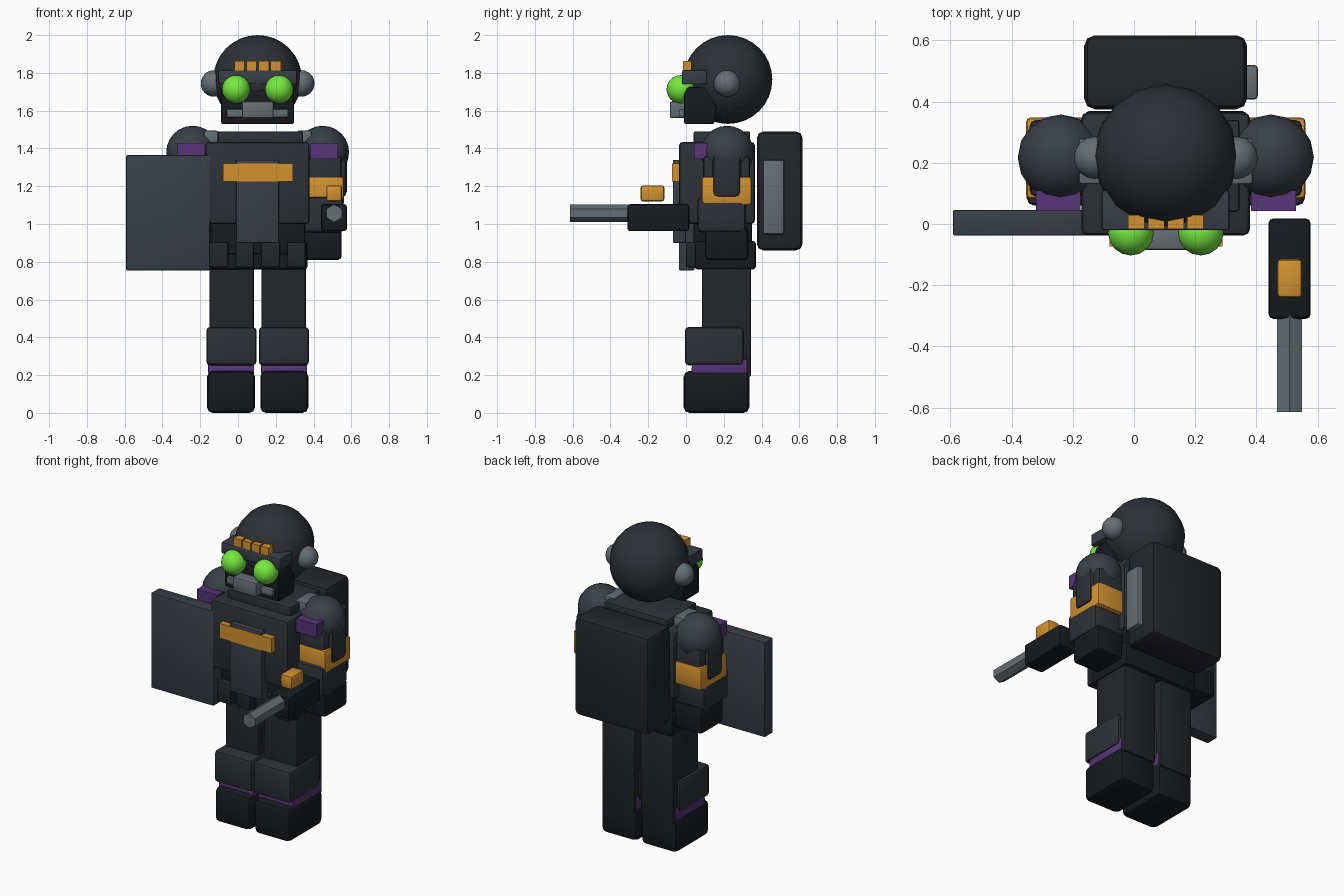
import bpy, bmesh, math
from mathutils import Matrix

if "Cube" in bpy.data.objects:
    bpy.data.objects.remove(bpy.data.objects["Cube"])

CX = 0.104  # body's centre line


def mat(name, r, g, b):
    m = bpy.data.materials.new(name)
    m.diffuse_color = (r, g, b, 1)
    m.use_nodes = True
    m.node_tree.nodes["Principled BSDF"].inputs["Base Color"].default_value = m.diffuse_color
    return m


black = mat("black", .009, .011, .014)
cloth = mat("cloth", .017, .019, .022)
dark = mat("dark", .026, .030, .037)
plate = mat("plate", .041, .050, .063)
metal = mat("metal", .13, .155, .175)
orange = mat("orange", .65, .29, .03)
purple = mat("purple", .095, .035, .19)
green = mat("green", .18, .82, .05)


def finish(name, bm, m):
    me = bpy.data.meshes.new(name)
    bmesh.ops.recalc_face_normals(bm, faces=bm.faces)
    bm.to_mesh(me)
    bm.free()
    me.materials.append(m)
    ob = bpy.data.objects.new(name, me)
    bpy.context.collection.objects.link(ob)
    bpy.context.view_layer.objects.active = ob
    ob.select_set(True)
    bpy.ops.object.shade_smooth_by_angle(angle=math.radians(35))
    ob.select_set(False)
    return ob


def bevel(bm, w):
    if w:
        bmesh.ops.bevel(bm, geom=bm.edges[:], offset=w, segments=2, profile=.5, affect='EDGES')


def box(name, x, y, z, m, w=.01):
    """Rounded box from (min, max) ranges."""
    bm = bmesh.new()
    bmesh.ops.create_cube(bm, size=1)
    for v in bm.verts:
        for i, r in enumerate((x, y, z)):
            v.co[i] = r[0] if v.co[i] < 0 else r[1]
    bevel(bm, w)
    return finish(name, bm, m)


def ball(name, c, r, m, seg=16, rings=12):
    bm = bmesh.new()
    bmesh.ops.create_uvsphere(bm, u_segments=seg, v_segments=rings, radius=r)
    bmesh.ops.translate(bm, vec=c, verts=bm.verts)
    return finish(name, bm, m)


def side_profile(name, pts, x, m, w):
    """Extrude a (y, z) outline across an x range."""
    bm = bmesh.new()
    f = bm.faces.new([bm.verts.new((x[0], y, z)) for y, z in pts])
    ext = bmesh.ops.extrude_face_region(bm, geom=[f])["geom"]
    bmesh.ops.translate(bm, vec=(x[1] - x[0], 0, 0),
                        verts=[g for g in ext if isinstance(g, bmesh.types.BMVert)])
    bevel(bm, w)
    return finish(name, bm, m)


def span(s, a, b):
    """Range at distances a..b from the centre line, on side s."""
    return tuple(sorted((CX + s * a, CX + s * b)))


# Head, mask, brow and mouthpiece
ball("head", (CX, .222, 1.765), .235, dark, 16, 16)
side_profile("face_mask", [(-.01, 1.53), (.15, 1.53), (.162, 1.62), (.11, 1.725),
                           (.01, 1.725), (-.01, 1.69)], (-.09, .296), black, .01)
box("brow_visor", (-.106, .312), (-.02, .11), (1.74, 1.815), plate, .008)
box("mouth_filter", (.02, .187), (-.085, 0), (1.56, 1.65), metal)
box("mouth_bar", (-.06, .266), (-.035, .01), (1.565, 1.608), metal, .006)
for i in range(4):
    x = CX + (i - 1.5) * .064
    box("brow_light", (x - .027, x + .027), (-.017, .03), (1.812, 1.862), orange, 0)

# Torso, collar and chest plate
box("torso", (-.172, .379), (-.037, .365), (1.0, 1.435), dark, .02)
box("collar", (-.105, .345), (.04, .34), (1.41, 1.49), dark)
box("abdomen", (-.145, .355), (.04, .35), (.84, 1.03), black)
box("belt", (-.16, .368), (.045, .37), (.76, .91), black, .015)
box("chest_plate", (-.01, .217), (-.07, 0), (.9, 1.34), plate, .006)
box("chest_band", (-.08, .29), (-.074, -.02), (1.225, 1.32), orange, 0)
for o in (-.205, -.068, .068, .205):
    box("belt_pouch", (CX + o - .05, CX + o + .05), (0, .08), (.77, .905), cloth, .012)

# Paired head, arm and leg parts
for s in (-1, 1):
    ball("eye", (CX + s * .114, -.028, 1.713), .075, green)
    ball("ear", (CX + s * .231, .217, 1.744), .07, metal)
    box("shoulder_strap", span(s, .21, .285), (.13, .28), (1.42, 1.495), metal)
    ball("shoulder", (CX + s * .344, .218, 1.38), .14, plate)
    box("upper_arm", span(s, .225, .445), (.09, .34), (1.1, 1.36), dark, .02)
    box("arm_pad", span(s, .33, .472), (.14, .292), (1.14, 1.4), dark, .03)
    box("arm_band", span(s, .222, .457), (.082, .348), (1.1, 1.25), orange, .015)
    box("forearm", span(s, .225, .455), (.06, .318), (.955, 1.145), dark, .025)
    box("hand", span(s, .245, .445), (.1, .33), (.81, .98), black, .02)
    box("shoulder_tab", span(s, .279, .425), (.042, .11), (1.345, 1.43), purple, 0)
    box("leg", span(s, .02, .255), (.085, .345), (.19, .79), cloth, .012)
    box("boot", span(s, .014, .268), (-.012, .335), (0, .222), black, .03)
    side_profile("boot_trim", [(.03, .21), (.325, .21), (.325, .285), (.05, .285), (.03, .24)],
                 span(s, .018, .262), purple, .004)
    box("knee_pad", span(s, .006, .272), (-.006, .305), (.252, .455), dark, .02)

# Backpack with a side canister
box("backpack", (-.163, .37), (.375, .617), (.86, 1.49), cloth, .035)
box("side_canister", (.34, .405), (.407, .52), (.945, 1.34), metal, .012)

# Shield
box("shield", (-.592, -.148), (-.038, .046), (.755, 1.365), plate, .006)

# Blaster
box("blaster_body", (.44, .577), (-.31, .018), (.962, 1.105), black, .015)
box("blaster_sight", (.468, .55), (-.24, -.115), (1.12, 1.205), orange, .012)
bm = bmesh.new()
bmesh.ops.create_cone(bm, cap_ends=True, segments=6, radius1=.047, radius2=.047, depth=.36)
bmesh.ops.transform(bm, matrix=Matrix.Translation((.509, -.435, 1.057)) @
                    Matrix.Rotation(math.radians(90), 4, 'X'), verts=bm.verts)
finish("blaster_barrel", bm, metal)
